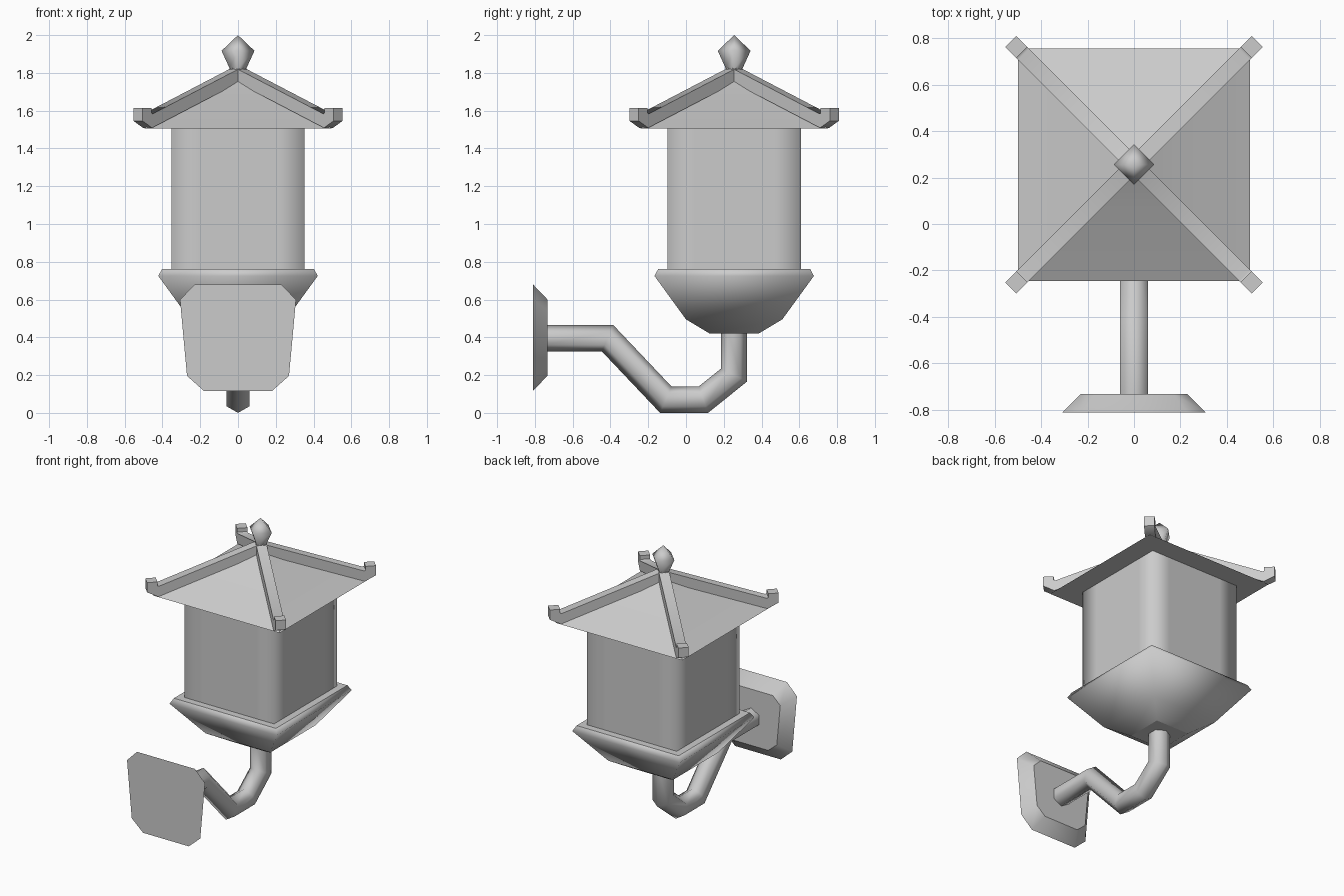
import bpy, bmesh
from math import sin, cos, pi, radians, tan, atan2
from mathutils import Vector

if "Cube" in bpy.data.objects:
    bpy.data.objects.remove(bpy.data.objects["Cube"])

CY = 0.255  # lantern axis in y


def loft(name, rings, angle=None, caps=True):
    """Join matching rings of points into a skin; angle=None smooths all sides but not the caps."""
    bm = bmesh.new()
    rows = [[bm.verts.new(p) for p in ring] for ring in rings]
    n = len(rows[0])
    for a, b in zip(rows, rows[1:]):
        for i in range(n):
            j = (i + 1) % n
            bm.faces.new((a[i], a[j], b[j], b[i])).smooth = angle is None
    if caps:
        bm.faces.new(rows[0][::-1])
        bm.faces.new(rows[-1])
    bmesh.ops.remove_doubles(bm, verts=bm.verts, dist=0.0005)
    bmesh.ops.recalc_face_normals(bm, faces=bm.faces)
    mesh = bpy.data.meshes.new(name)
    bm.to_mesh(mesh)
    bm.free()
    ob = bpy.data.objects.new(name, mesh)
    bpy.context.collection.objects.link(ob)
    if angle is not None:
        bpy.ops.object.select_all(action='DESELECT')
        ob.select_set(True)
        bpy.context.view_layer.objects.active = ob
        bpy.ops.object.shade_smooth_by_angle(angle=radians(angle))
    return ob


def square(half, z, cuts=(0,), turn=pi / 4):
    """Square ring around the lantern axis, each side split at the given fractions."""
    r = half * (2 ** 0.5 if turn else 1)
    c = [Vector((r * cos(turn + k * pi / 2), CY + r * sin(turn + k * pi / 2), z)) for k in range(4)]
    return [c[k].lerp(c[(k + 1) % 4], t) for k in range(4) for t in cuts]


def sweep(name, path, radius, sides, azimuth, origin, phase=0, angle=50):
    """Mitred tube along a (distance, height) path in the vertical plane at an azimuth."""
    pts = [Vector(p) for p in path]
    out, side = Vector((cos(azimuth), sin(azimuth), 0)), Vector((-sin(azimuth), cos(azimuth), 0))
    rings = []
    for i, p in enumerate(pts):
        d0 = (p - pts[i - 1]).normalized() if i else (pts[1] - p).normalized()
        d1 = (pts[i + 1] - p).normalized() if i < len(pts) - 1 else d0
        t = (d0 + d1).normalized()
        miter = Vector((-t.y, t.x)) / t.dot(d0)
        ring = []
        for k in range(sides):
            a = phase + 2 * pi * k / sides
            q = p + miter * (radius * cos(a))
            ring.append(origin + out * q.x + side * (radius * sin(a)) + Vector((0, 0, q.y)))
        rings.append(ring)
    return loft(name, rings, angle)


# Lantern body
loft("lantern_body", [square(0.353, z, (0, 0.2, 0.8)) for z in (0.74, 1.51)])

# Tray below the body
loft("lantern_base", [square(h, z) for h, z in
                      ((0.13, 0.42), (0.255, 0.495), (0.422, 0.725), (0.402, 0.762))])

# Roof panels
loft("roof", [square(h, z) for h, z in ((0.5, 1.505), (0.195, 1.663), (0.0, 1.785))], 30)

# Hip beams with upturned tips
for k in range(4):
    sweep(f"roof_beam_{k + 1}", [(0, 1.795), (0.675, 1.546), (0.716, 1.567), (0.716, 1.615)],
          0.034 * 2 ** 0.5, 4, pi / 4 + k * pi / 2, Vector((0, CY, 0)), pi / 4)

# Finial, corners on the axes
loft("finial", [square(h, z, turn=0) for h, z in
                ((0.045, 1.76), (0.045, 1.825), (0.087, 1.917), (0.0, 2.0))], 100)

# Bent support arm
sweep("support_arm", [(-0.75, 0.395), (-0.415, 0.395), (-0.107, 0.07), (0.092, 0.07),
                      (0.254, 0.20), (0.254, 0.45)], 0.07, 6, pi / 2, Vector((0, 0, 0)), angle=65)

# Wall plate with bevelled rim
half = [(0.18, 0.116), (0.27, 0.196), (0.307, 0.60), (0.228, 0.68)]
outline = half + [(-x, z) for x, z in reversed(half)]
loft("wall_plate", [[(x, -0.81, z) for x, z in outline],
                    [(x * 0.75, -0.732, 0.4 + (z - 0.4) * 0.71) for x, z in outline]], 35)
